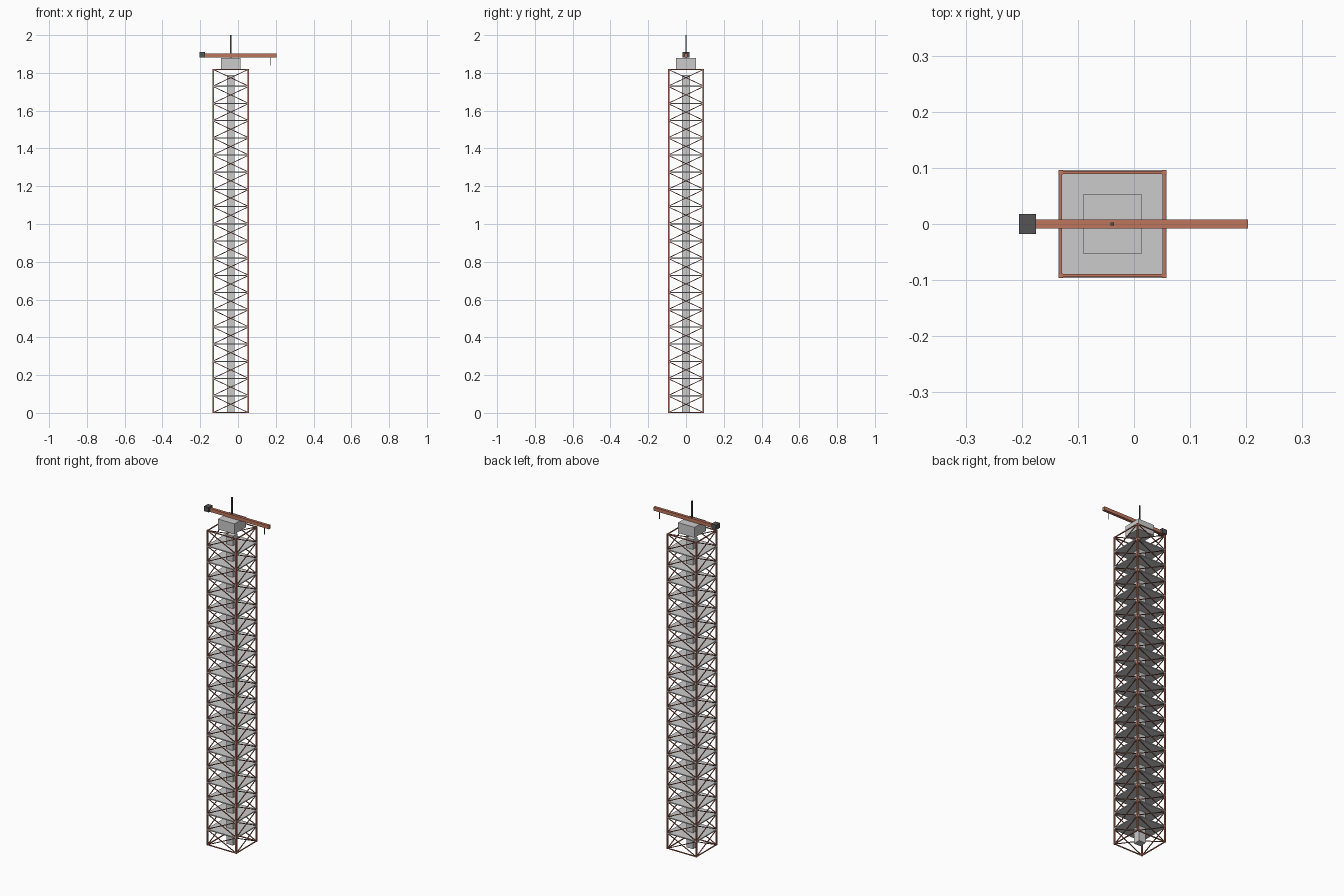
import bpy, bmesh
from mathutils import Vector, Matrix

if "Cube" in bpy.data.objects:
    bpy.data.objects.remove(bpy.data.objects["Cube"])

CX, H, N = -0.0385, 1.82, 20      # tower centre, height, storeys
STEP, R = H / N, 0.092            # storey height, half frame width

def mat(name, rgb):
    m = bpy.data.materials.new(name)
    m.diffuse_color = (*rgb, 1)
    m.use_nodes = True
    m.node_tree.nodes["Principled BSDF"].inputs["Base Color"].default_value = m.diffuse_color
    return m

RED = mat("red_steel", (0.52, 0.18, 0.11))
BROWN = mat("brown_steel", (0.36, 0.13, 0.09))
DARK = mat("dark_metal", (0.09, 0.09, 0.09))

def finish(name, bm, material=None):
    me = bpy.data.meshes.new(name)
    bm.to_mesh(me)
    bm.free()
    ob = bpy.data.objects.new(name, me)
    bpy.context.collection.objects.link(ob)
    if material:
        me.materials.append(material)

def add_box(bm, lo, hi):
    lo, hi = Vector(lo), Vector(hi)
    m = Matrix.Translation((lo + hi) / 2) @ Matrix.Diagonal((*(hi - lo), 1))
    bmesh.ops.create_cube(bm, size=1, matrix=m)

def box(name, lo, hi, material=None):
    bm = bmesh.new()
    add_box(bm, lo, hi)
    finish(name, bm, material)

def add_bar(bm, a, b, t):
    a, b = Vector(a), Vector(b)
    d = b - a
    m = (Matrix.Translation((a + b) / 2) @ d.to_track_quat('Z', 'Y').to_matrix().to_4x4()
         @ Matrix.Diagonal((t, t, d.length, 1)))
    bmesh.ops.create_cube(bm, size=1, matrix=m)

corners = [(CX - R, -R), (CX + R, -R), (CX + R, R), (CX - R, R)]

# corner columns
bm = bmesh.new()
for x, y in corners:
    add_box(bm, (x - .004, y - .004, 0), (x + .004, y + .004, H))
finish("corner_columns", bm, RED)

# ring beams and cross braces on all four faces
beams, braces = bmesh.new(), bmesh.new()
for i in range(4):
    a, b = corners[i], corners[(i + 1) % 4]
    for k in range(N + 1):
        z = min(max(k * STEP, .0025), H - .0025)
        add_bar(beams, (*a, z), (*b, z), .005)
    for k in range(N):
        z0, z1 = k * STEP + .002, (k + 1) * STEP - .002
        add_bar(braces, (*a, z0), (*b, z1), .004)
        add_bar(braces, (*b, z0), (*a, z1), .004)
finish("ring_beams", beams, RED)
finish("cross_braces", braces, BROWN)

# floor slabs
bm = bmesh.new()
for k in range(1, N):
    z = k * STEP
    add_box(bm, (CX - .096, -.096, z - .003), (CX + .096, .096, z + .003))
finish("floor_slabs", bm)

# central core and roof housing
box("core", (CX - .021, -.021, 0), (CX + .021, .021, 1.788))
box("roof_housing", (CX - .0525, -.0525, H), (CX + .0525, .0525, 1.88))

# crane on the roof
box("crane_jib", (-.19, -.008, 1.882), (.203, .008, 1.902), RED)
box("counterweight", (-.205, -.0175, 1.882), (-.175, .0175, 1.91), DARK)
box("hoist_cable", (.1685, -.0012, 1.84), (.1709, .0012, 1.884), DARK)
box("mast", (CX - .003, -.003, 1.88), (CX + .003, .003, 2.0), DARK)
